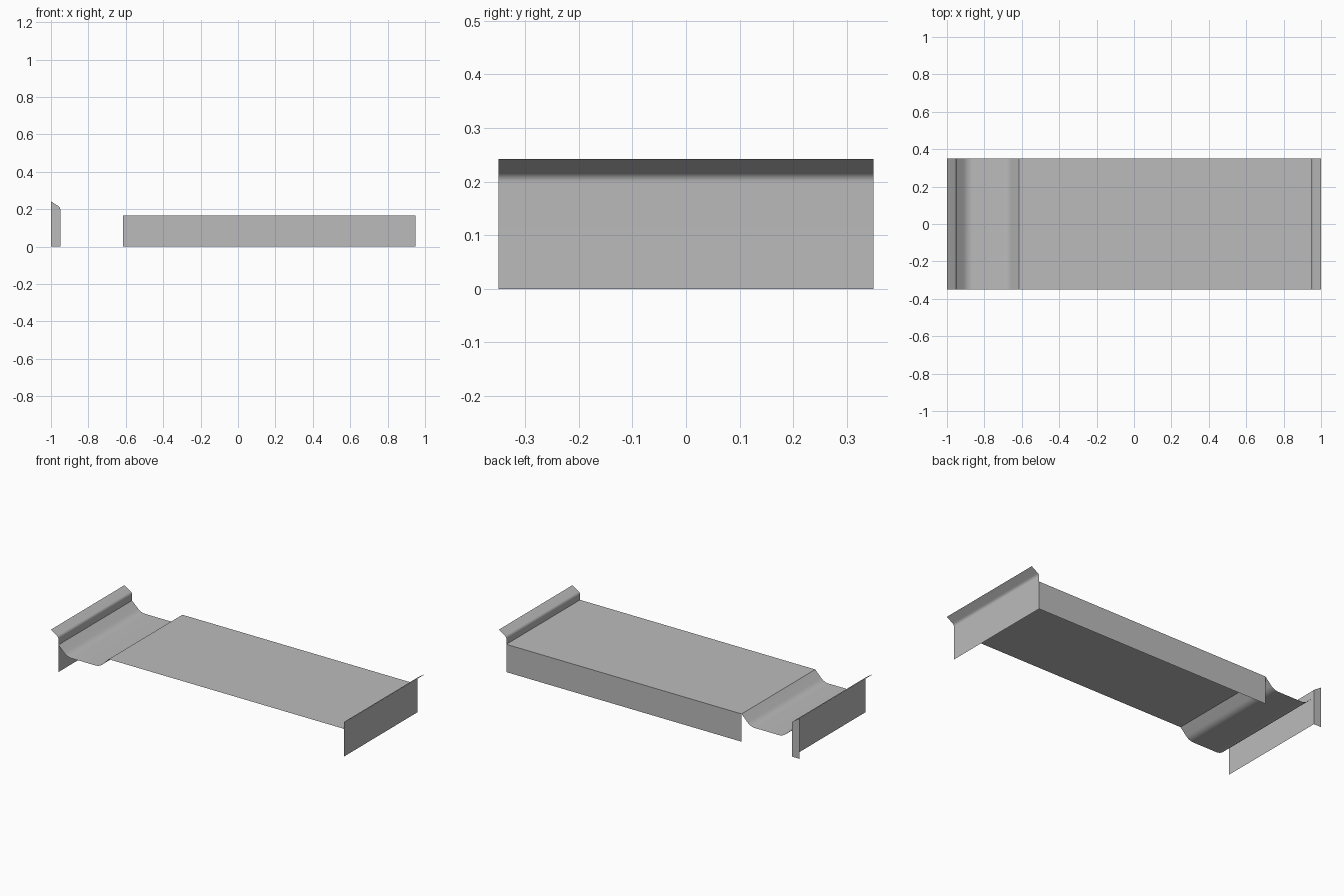
import bpy
import bmesh
import math
from mathutils import Vector

cube = bpy.data.objects.get("Cube")
if cube:
    bpy.data.objects.remove(cube, do_unlink=True)

HALF_DEPTH = 0.35
DECK_Z = 0.167
DECK_LEFT, WALL_X = -0.615, 0.95

# One plain sheet-metal grey
steel = bpy.data.materials.new("sheet grey")
steel.use_nodes = True
grey = (0.5, 0.5, 0.5, 1)
steel.diffuse_color = grey
steel.node_tree.nodes["Principled BSDF"].inputs["Base Color"].default_value = grey


def finish(name, bm):
    mesh = bpy.data.meshes.new(name)
    bm.to_mesh(mesh)
    bm.free()
    mesh.materials.append(steel)
    obj = bpy.data.objects.new(name, mesh)
    bpy.context.collection.objects.link(obj)
    bpy.ops.object.select_all(action="DESELECT")
    obj.select_set(True)
    bpy.context.view_layer.objects.active = obj
    bpy.ops.object.shade_smooth_by_angle(angle=math.radians(30))
    return obj


def rounded(points, reach, steps=8):
    """Round the inner corners of an open x-z profile."""
    pts = [Vector(p) for p in points]
    out = [pts[0]]
    for a, b, c in zip(pts, pts[1:], pts[2:]):
        start = b + (a - b).normalized() * reach
        end = b + (c - b).normalized() * reach
        for i in range(steps + 1):
            t = i / steps
            out.append(start.lerp(b, t).lerp(b.lerp(end, t), t))
    return out + [pts[-1]]


def sheet(name, profile):
    """Sweep an x-z profile across the full depth as a thin sheet."""
    bm = bmesh.new()
    rows = [[bm.verts.new((x, y, z)) for y in (-HALF_DEPTH, HALF_DEPTH)]
            for x, z in profile]
    for a, b in zip(rows, rows[1:]):
        bm.faces.new((a[0], b[0], b[1], a[1]))
    return finish(name, bm)


def back_plate(name, outline):
    """Flat upright plate on the back edge."""
    bm = bmesh.new()
    bm.faces.new([bm.verts.new((x, HALF_DEPTH, z)) for x, z in outline])
    return finish(name, bm)


# Flat deck and its back skirt
sheet("deck", [(DECK_LEFT, DECK_Z), (WALL_X, DECK_Z)])
back_plate("back_skirt", [(WALL_X, 0), (DECK_LEFT, 0),
                          (DECK_LEFT, DECK_Z), (WALL_X, DECK_Z)])

# Shallow trough between the deck and the right end wall
sheet("trough", rounded([(-WALL_X, 0.163), (-0.89, 0.106),
                         (-0.675, 0.106), (DECK_LEFT, DECK_Z)], 0.03))

# Upright end walls with lips flared outward
wall = rounded([(WALL_X, 0), (WALL_X, 0.21), (1, 0.242)], 0.012)
mirrored = [(-x, z) for x, z in wall]
sheet("left_end_wall", wall)
sheet("right_end_wall", mirrored[::-1])

# Narrow return closing the back of the right lip
back_plate("right_end_return", mirrored + [(-1, 0)])
